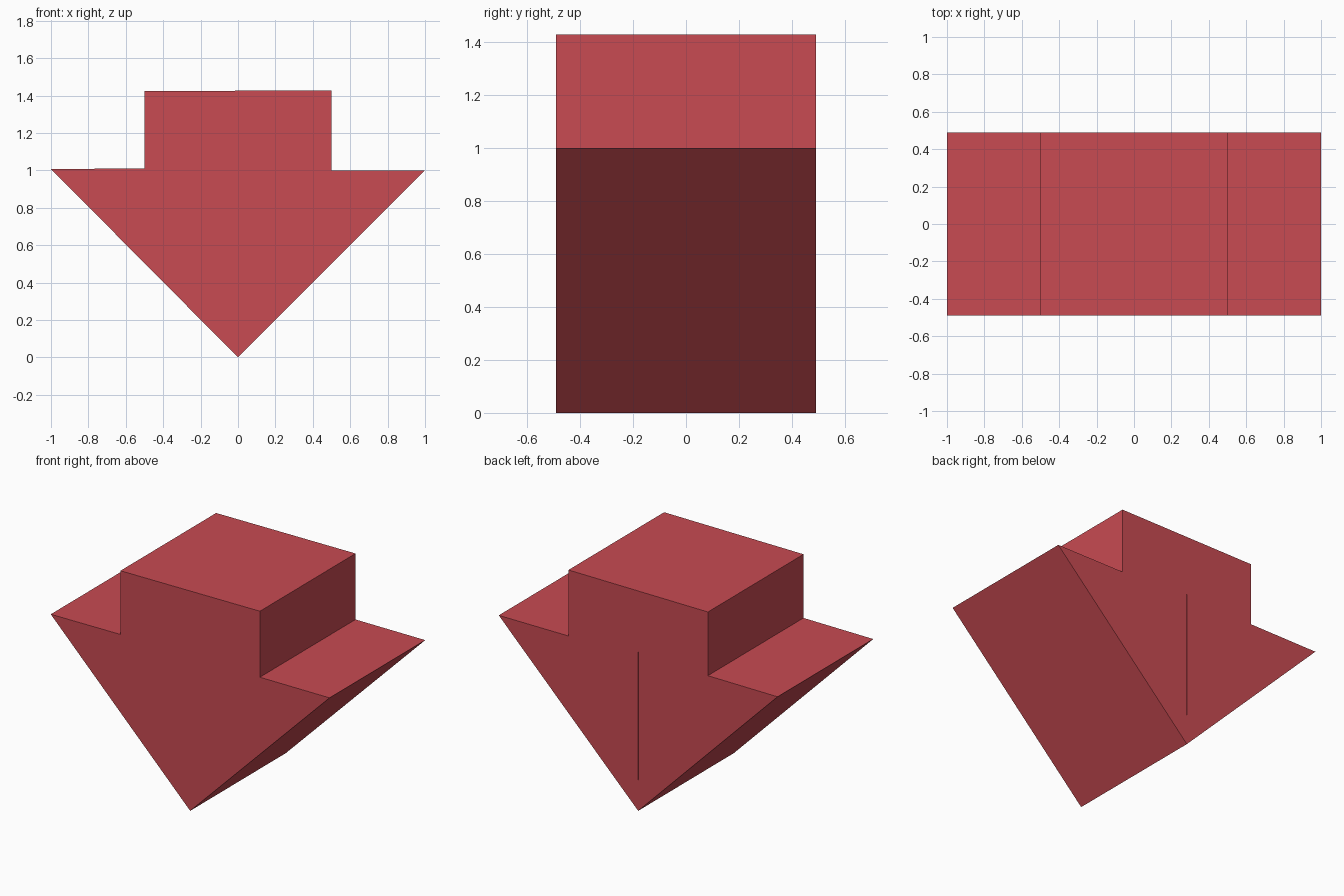
import bpy
import bmesh

cube = bpy.data.objects.get("Cube")
if cube:
    bpy.data.objects.remove(cube, do_unlink=True)

HALF_DEPTH = 0.49

red = bpy.data.materials.new("soft_red")
red.use_nodes = True
colour = (0.578, 0.069, 0.084, 1)
red.diffuse_color = colour
red.node_tree.nodes["Principled BSDF"].inputs["Base Color"].default_value = colour


def extrude_profile(name, points, y0, y1):
    """Extrude a closed x-z outline from y0 to y1."""
    bm = bmesh.new()
    face = bm.faces.new([bm.verts.new((x, y0, z)) for x, z in points])
    result = bmesh.ops.extrude_face_region(bm, geom=[face])
    verts = [v for v in result["geom"] if isinstance(v, bmesh.types.BMVert)]
    bmesh.ops.translate(bm, verts=verts, vec=(0, y1 - y0, 0))
    bmesh.ops.recalc_face_normals(bm, faces=bm.faces)
    mesh = bpy.data.meshes.new(name)
    bm.to_mesh(mesh)
    bm.free()
    mesh.materials.append(red)
    obj = bpy.data.objects.new(name, mesh)
    bpy.context.collection.objects.link(obj)
    return obj


# Solid downward arrow: wide triangular head and a short square shaft
arrow = extrude_profile("down_arrow", [
    (0, 0), (1, 1), (0.5, 1), (0.5, 1.428),
    (-0.5, 1.423), (-0.5, 1.01), (-1, 1.007),
], -HALF_DEPTH, HALF_DEPTH)

# Hairline slot in the middle of the back face
w = 0.002
slot = extrude_profile("slot_cutter", [(-w, 0.2), (w, 0.2), (w, 1.03), (-w, 1.03)],
                       HALF_DEPTH - 0.01, HALF_DEPTH + 0.1)
slot.hide_render = True
cut = arrow.modifiers.new("back_slot", "BOOLEAN")
cut.operation = "DIFFERENCE"
cut.solver = "EXACT"
cut.object = slot
bpy.context.view_layer.objects.active = arrow
bpy.ops.object.modifier_apply(modifier=cut.name)
bpy.data.objects.remove(slot, do_unlink=True)
